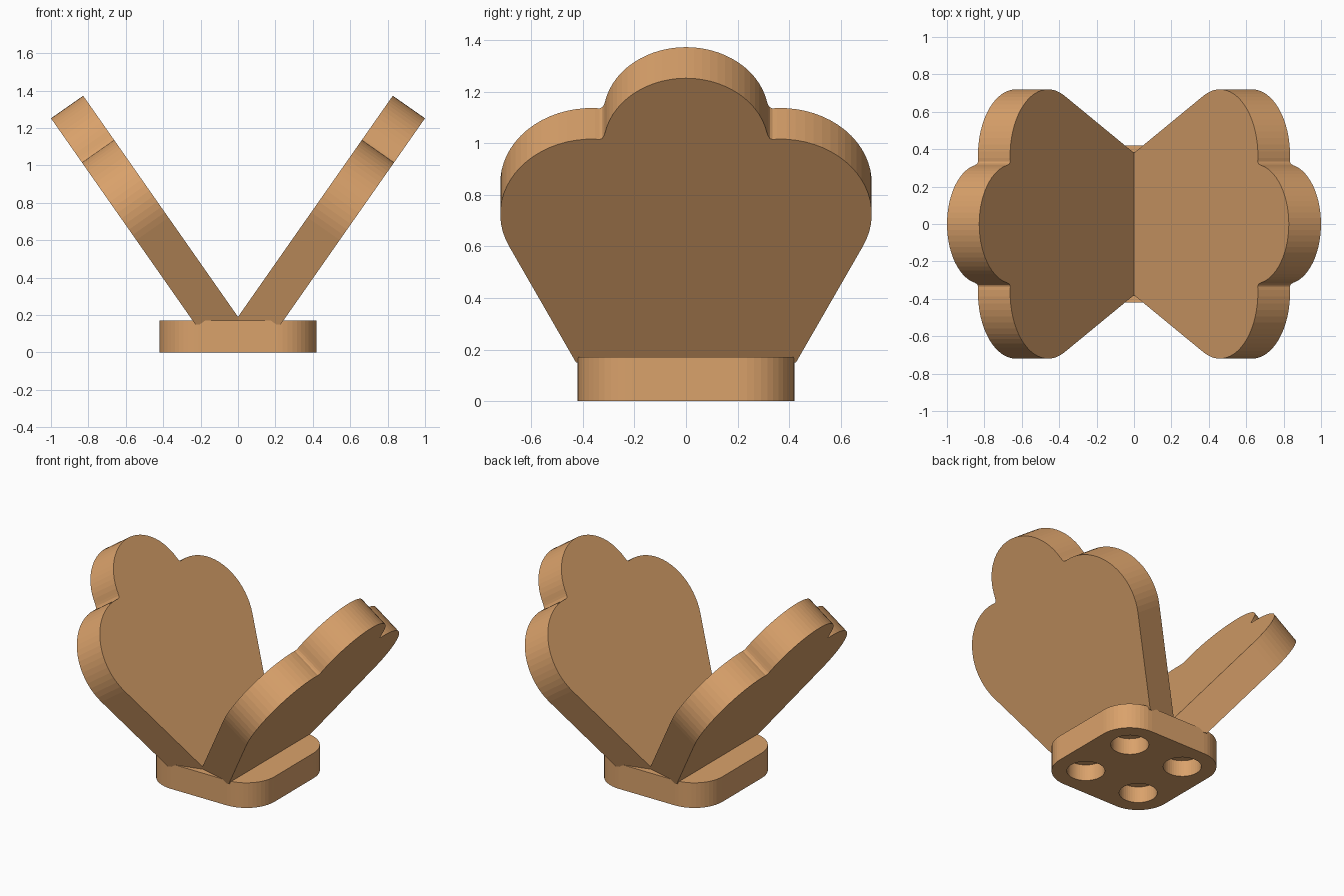
import bpy, bmesh, math
from mathutils import Vector

if "Cube" in bpy.data.objects:
    bpy.data.objects.remove(bpy.data.objects["Cube"])

clay = bpy.data.materials.new("tan_clay")
clay.diffuse_color = (0.70, 0.36, 0.147, 1)
clay.use_nodes = True
clay.node_tree.nodes["Principled BSDF"].inputs["Base Color"].default_value = clay.diffuse_color

ANGLE = math.radians(55)
UP = Vector((math.cos(ANGLE), 0, math.sin(ANGLE)))      # along the shell
OUT = Vector((math.sin(ANGLE), 0, -math.cos(ANGLE)))    # through the shell
THICK = 0.21


def arc(cx, cy, r, a0, a1, n):
    """Points on a circle from angle a0 to a1 in degrees."""
    return [(cx + r * math.cos(math.radians(a0 + (a1 - a0) * i / n)),
             cy + r * math.sin(math.radians(a0 + (a1 - a0) * i / n))) for i in range(n + 1)]


def prism(bm, points, depth):
    """Extrude a closed outline by a vector."""
    face = bm.faces.new([bm.verts.new(p) for p in points])
    ext = bmesh.ops.extrude_face_region(bm, geom=[face], use_keep_orig=True)
    new = [g for g in ext["geom"] if isinstance(g, bmesh.types.BMVert)]
    bmesh.ops.translate(bm, verts=new, vec=depth)


def make(name, bm):
    bmesh.ops.recalc_face_normals(bm, faces=bm.faces[:])
    mesh = bpy.data.meshes.new(name)
    bm.to_mesh(mesh)
    bm.free()
    mesh.materials.append(clay)
    ob = bpy.data.objects.new(name, mesh)
    bpy.context.collection.objects.link(ob)
    return ob


# Half outline of the three-lobed shell: straight flank, side lobe, notch, top lobe
half = [(0.333, -0.1)]
half += arc(0.365, 0.80, 0.355, -25.3, 92, 20)
half += [(0.335, 1.153), (0.325, 1.158), (0.319, 1.168)]
half += arc(0, 1.123, 0.32, 11, 90, 14)
outline = half + [(-y, t) for y, t in reversed(half[:-1])]

# Shell halves: slanted slab trimmed at the centre and just inside the base, then mirrored
bm = bmesh.new()
prism(bm, [Vector((0, y, 0.19)) + UP * t for y, t in outline], OUT * THICK)
for co, no in (((0, 0, 0.15), (0, 0, -1)), ((0, 0, 0), (-1, 0, 0))):
    geom = bm.verts[:] + bm.edges[:] + bm.faces[:]
    bmesh.ops.bisect_plane(bm, geom=geom, plane_co=co, plane_no=no, clear_outer=True)
    bmesh.ops.holes_fill(bm, edges=[e for e in bm.edges if e.is_boundary], sides=0)
shell = make("shell_halves", bm)
mirror = shell.modifiers.new("mirror", "MIRROR")
mirror.use_clip = True

# Rounded square base
R, C = 0.21, 0.21
pts = []
for k, (sx, sy) in enumerate(((1, 1), (-1, 1), (-1, -1), (1, -1))):
    pts += arc(sx * C, sy * C, R, 90 * k, 90 * k + 90, 12)
bm = bmesh.new()
prism(bm, [Vector((x, y, 0)) for x, y in pts], Vector((0, 0, 0.17)))
base = make("base", bm)

# Four blind round sockets in the underside
bm = bmesh.new()
for sx in (-1, 1):
    for sy in (-1, 1):
        ring = arc(sx * C, sy * C, 0.117, 0, 360, 48)[:-1]
        prism(bm, [Vector((x, y, -0.1)) for x, y in ring], Vector((0, 0, 0.21)))
cutter = make("socket_cutter", bm)
cutter.hide_render = True
cutter.hide_viewport = True
cut = base.modifiers.new("sockets", "BOOLEAN")
cut.operation = "DIFFERENCE"
cut.solver = "EXACT"
cut.object = cutter
